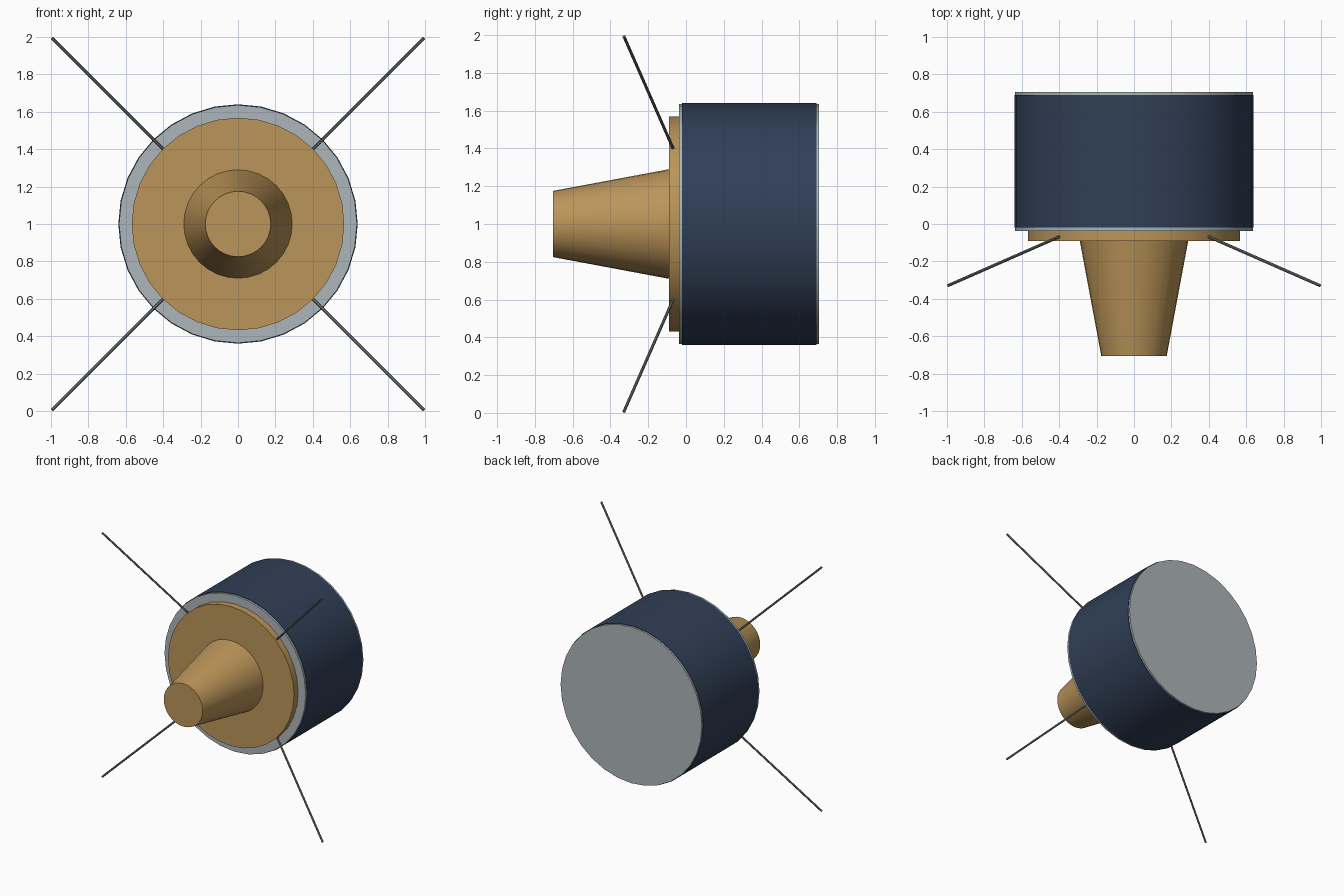
import bpy, math
from mathutils import Vector

cube = bpy.data.objects.get("Cube")
if cube:
    bpy.data.objects.remove(cube)


def material(name, rgb, metallic=0.0):
    m = bpy.data.materials.new(name)
    m.use_nodes = True
    m.diffuse_color = (*rgb, 1)
    m.node_tree.nodes["Principled BSDF"].inputs["Base Color"].default_value = (*rgb, 1)
    return m


gold = material("gold", (0.50, 0.30, 0.10))
silver = material("silver", (0.42, 0.47, 0.49))
navy = material("navy", (0.03, 0.05, 0.095))
steel = material("dark_steel", (0.19, 0.20, 0.21))


def frustum(name, start, end, r_start, r_end, mat, sides=32):
    """Round solid running from start to end."""
    a, b = Vector(start), Vector(end)
    bpy.ops.mesh.primitive_cone_add(vertices=sides, radius1=r_start, radius2=r_end,
                                    depth=(b - a).length, location=(a + b) / 2)
    ob = bpy.context.object
    ob.rotation_euler = (b - a).to_track_quat("Z", "Y").to_euler()
    ob.name = name
    ob.data.materials.append(mat)
    bpy.ops.object.shade_smooth_by_angle(angle=math.radians(30))
    return ob


def along_y(name, y0, y1, r0, r1, mat):
    return frustum(name, (0, y0, 1), (0, y1, 1), r0, r1, mat)


# Main drum: silver core showing at both ends of the navy wrap
along_y("drum_core", -0.037, 0.705, 0.636, 0.636, silver)
along_y("drum_wrap", -0.02, 0.69, 0.64, 0.64, navy)

# Front plate and tapered nozzle
along_y("front_plate", -0.09, -0.03, 0.568, 0.568, gold)
along_y("nozzle", -0.09, -0.705, 0.29, 0.175, gold)

# Four thin antennas splayed forward from the plate rim
for side, sx in (("left", 1), ("right", -1)):
    for level, sz in (("upper", 1), ("lower", -1)):
        frustum(f"{level}_{side}_antenna",
                (0.395 * sx, -0.066, 1 + 0.395 * sz),
                (0.994 * sx, -0.329, 1 + 0.994 * sz),
                0.008, 0.008, steel, sides=8)
